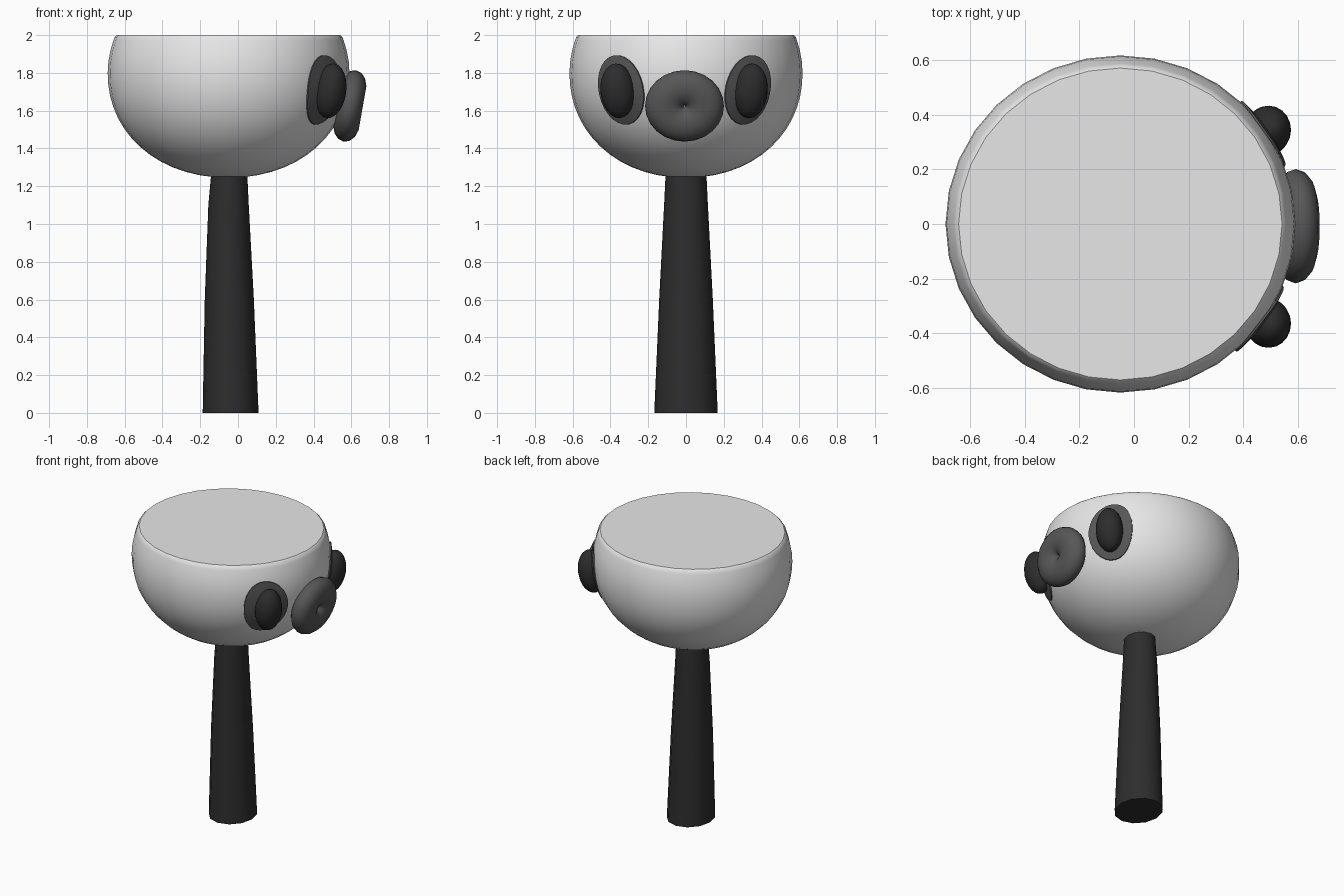
import bpy, bmesh, math
from mathutils import Matrix, Vector

if "Cube" in bpy.data.objects:
    bpy.data.objects.remove(bpy.data.objects["Cube"])


def material(name, v):
    m = bpy.data.materials.new(name)
    m.diffuse_color = (v, v, v, 1)
    m.use_nodes = True
    m.node_tree.nodes["Principled BSDF"].inputs["Base Color"].default_value = m.diffuse_color
    return m


WHITE = material("soft white", 0.8)
GREY = material("dark grey", 0.095)
BLACK = material("charcoal black", 0.026)

CX, RX, RY = -0.05, 0.64, 0.617   # head centre and radii
MID, LOW, E = 1.8, 0.555, 2.1     # widest height, depth of bowl, roundness


def finish(name, bm, mat, angle=35):
    bmesh.ops.recalc_face_normals(bm, faces=bm.faces)
    me = bpy.data.meshes.new(name)
    bm.to_mesh(me)
    bm.free()
    me.materials.append(mat)
    ob = bpy.data.objects.new(name, me)
    bpy.context.collection.objects.link(ob)
    bpy.ops.object.select_all(action='DESELECT')
    ob.select_set(True)
    bpy.context.view_layer.objects.active = ob
    bpy.ops.object.shade_smooth_by_angle(angle=math.radians(angle))
    return ob


def loft(rings, n):
    """Stack of ellipses (z, cx, rx, ry) with closed ends."""
    bm = bmesh.new()
    loops = []
    for z, cx, rx, ry in rings:
        loops.append([bm.verts.new((cx + rx * math.cos(2 * math.pi * i / n),
                                    ry * math.sin(2 * math.pi * i / n), z)) for i in range(n)])
    for a, b in zip(loops, loops[1:]):
        for i in range(n):
            j = (i + 1) % n
            bm.faces.new((a[i], a[j], b[j], b[i]))
    bm.faces.new(loops[0][::-1])
    bm.faces.new(loops[-1])
    return bm


def head_r(z):
    if z > MID:
        return math.sqrt(1 - ((z - MID) / 0.56) ** 2)
    return max(0, 1 - ((MID - z) / LOW) ** E) ** (1 / E)


# Head: rounded bowl cut flat at the top with a small softened rim
rings = []
for k in range(1, 15):
    z = MID - LOW * math.cos(k / 14 * math.pi / 2)
    rings.append((z, CX, RX * head_r(z), RY * head_r(z)))
for z, r in ((1.86, head_r(1.86)), (1.92, head_r(1.92)), (1.97, 0.953), (1.99, 0.942), (2.0, 0.925)):
    rings.append((z, CX, RX * r, RY * r))
rings.insert(0, (MID - LOW, CX, RX * 0.03, RY * 0.03))
finish("head", loft(rings, 32), WHITE)

# Handle: tapered oval stick running up into the head
finish("handle", loft([(0, -0.039, 0.148, 0.168), (0.6, -0.046, 0.130, 0.142),
                       (1.1, -0.050, 0.107, 0.116), (1.245, -0.047, 0.097, 0.109),
                       (1.38, -0.046, 0.085, 0.095)], 12), BLACK)

for side, word in ((-1, "near"), (1, "far")):
    # Eye patch: thin tilted oval wrapped on the head surface
    bm = bmesh.new()
    tilt, n = math.radians(12), 28

    def on_head(u, v):
        y = side * (0.335 + u * math.cos(tilt) + v * math.sin(tilt)) - 0.008
        z = 1.71 + v * math.cos(tilt) - u * math.sin(tilt)
        r = head_r(z)
        x = RX * math.sqrt(max(0.0, r * r - (y / RY) ** 2))
        return bm.verts.new((CX + x * 1.01 + 0.002, y * 1.008, z))

    centre = on_head(0, 0)
    prev = None
    for f in (0.25, 0.5, 0.75, 1.0):
        ring = [on_head(0.116 * f * math.cos(2 * math.pi * i / n),
                        0.186 * f * math.sin(2 * math.pi * i / n)) for i in range(n)]
        for i in range(n):
            j = (i + 1) % n
            if prev:
                bm.faces.new((prev[i], prev[j], ring[j], ring[i]))
            else:
                bm.faces.new((centre, ring[i], ring[j]))
        prev = ring
    bmesh.ops.recalc_face_normals(bm, faces=bm.faces)
    bm.normal_update()
    if sum((f.normal.x for f in bm.faces)) < 0:
        bmesh.ops.reverse_faces(bm, faces=bm.faces)
    # fold the rim back to the head so the patch is a closed plate edge
    ext = bmesh.ops.extrude_edge_only(bm, edges=[e for e in bm.edges if e.is_boundary])
    for v in ext["geom"]:
        if isinstance(v, bmesh.types.BMVert):
            v.co -= Vector((0.006, side * 0.005, 0))
    finish(word + "_eye_patch", bm, GREY)

    # Eye: egg-shaped ball leaning slightly with the face
    bm = bmesh.new()
    bmesh.ops.create_uvsphere(bm, u_segments=20, v_segments=12, radius=1)
    m = (Matrix.Translation((0.49, side * 0.352 - 0.01, 1.705))
         @ Matrix.Rotation(-side * math.radians(5), 4, 'X')
         @ Matrix.Rotation(math.radians(8), 4, 'Y')
         @ Matrix.Diagonal((0.083, 0.091, 0.146, 1)))
    bm.transform(m)
    finish(word + "_eye", bm, BLACK, 60)

# Nose: flattened ring with a tiny dimple, tipped downwards
bm = bmesh.new()
N, M = 24, 14
m = Matrix.Translation((0.592, -0.008, 1.625)) @ Matrix.Rotation(math.radians(10), 4, 'Y')
grid = []
for i in range(N):
    a = 2 * math.pi * i / N
    row = []
    for k in range(M):
        b = 2 * math.pi * k / M
        r = 0.506 + 0.494 * math.cos(b)
        row.append(bm.verts.new(m @ Vector((0.07 * math.sin(b), 0.209 * r * math.cos(a),
                                            0.192 * r * math.sin(a)))))
    grid.append(row)
for i in range(N):
    for k in range(M):
        p, q, l = grid[i], grid[(i + 1) % N], (k + 1) % M
        bm.faces.new((p[k], q[k], q[l], p[l]))
finish("nose", bm, GREY, 60)
